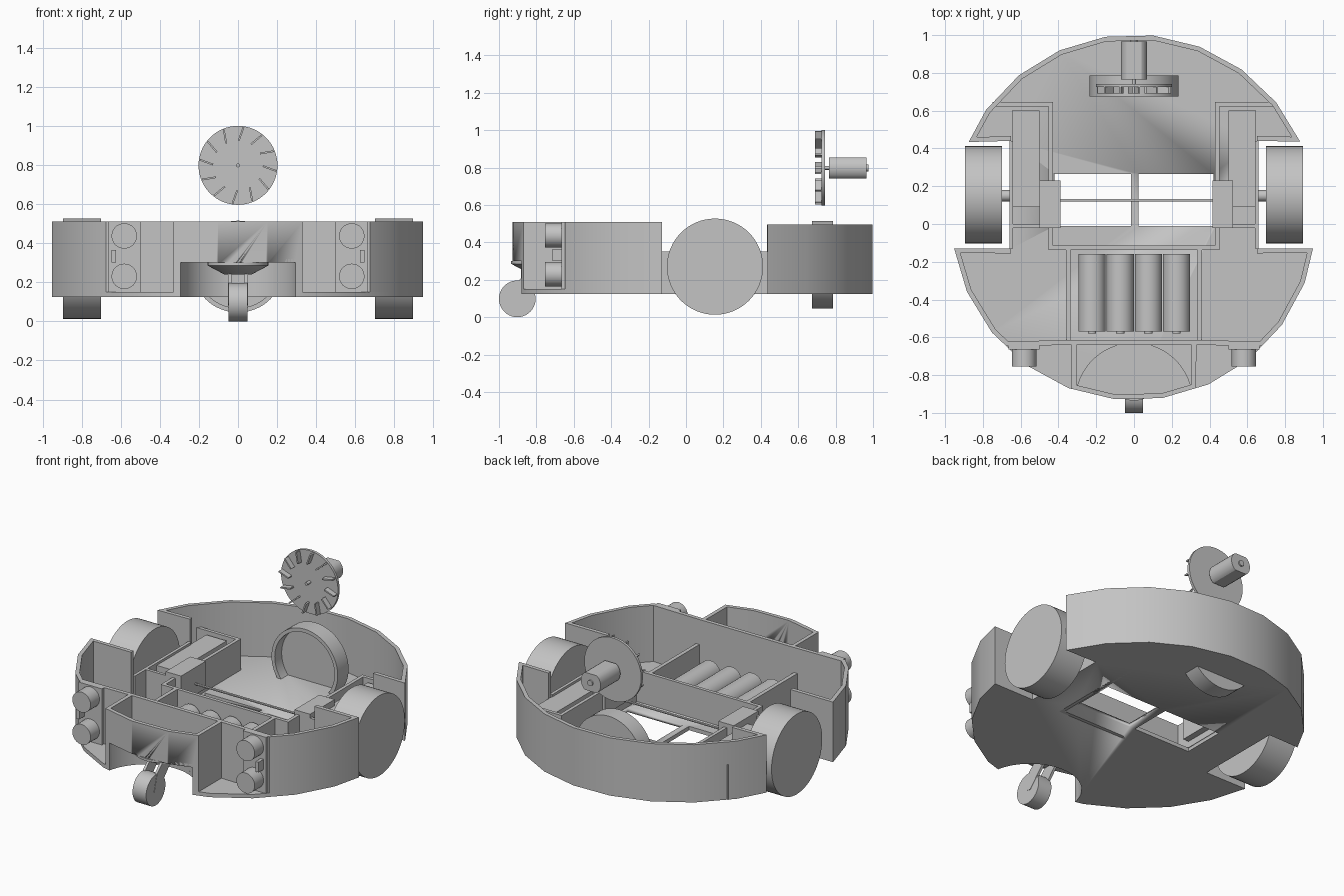
import bpy, bmesh, math
from mathutils import Vector, Matrix

if "Cube" in bpy.data.objects:
    bpy.data.objects.remove(bpy.data.objects["Cube"], do_unlink=True)

grey = bpy.data.materials.new("plain_grey")
grey.use_nodes = True
grey.diffuse_color = (0.55, 0.55, 0.55, 1)
grey.node_tree.nodes["Principled BSDF"].inputs["Base Color"].default_value = grey.diffuse_color

AXES = {"x": Matrix(((0, 0, 1), (1, 0, 0), (0, 1, 0))),
        "y": Matrix(((1, 0, 0), (0, 0, 1), (0, 1, 0))),
        "z": Matrix.Identity(3)}
RADIUS, CENTRE_Y = 0.968, 0.035
FLOOR, DECK, LOW, HIGH = 0.125, 0.15, 0.35, 0.51


def finish(name, bm):
    bmesh.ops.recalc_face_normals(bm, faces=bm.faces[:])
    me = bpy.data.meshes.new(name)
    bm.to_mesh(me)
    bm.free()
    me.materials.append(grey)
    ob = bpy.data.objects.new(name, me)
    bpy.context.collection.objects.link(ob)
    bpy.ops.object.select_all(action="DESELECT")
    ob.select_set(True)
    bpy.context.view_layer.objects.active = ob
    bpy.ops.object.shade_smooth_by_angle(angle=math.radians(30))
    return ob


def prism(name, pts, a, b, axis="z"):
    bm = bmesh.new()
    m = AXES[axis]
    lo = [bm.verts.new(m @ Vector((p[0], p[1], a))) for p in pts]
    hi = [bm.verts.new(m @ Vector((p[0], p[1], b))) for p in pts]
    bm.faces.new(lo)
    bm.faces.new(hi)
    for i in range(len(pts)):
        j = (i + 1) % len(pts)
        bm.faces.new((lo[i], lo[j], hi[j], hi[i]))
    return finish(name, bm)


def box(name, x0, x1, y0, y1, z0, z1):
    return prism(name, [(x0, y0), (x1, y0), (x1, y1), (x0, y1)], z0, z1)


def wall(name, path, z0, z1, t=0.025):
    """Upright wall along an open path, thickened to its left with mitred corners."""
    p = [Vector(q) for q in path]
    d = [(b - a).normalized() for a, b in zip(p, p[1:])]
    n = [Vector((-e.y, e.x)) for e in d]
    inner = []
    for i, q in enumerate(p):
        a, b = n[max(i - 1, 0)], n[min(i, len(n) - 1)]
        inner.append(q + (a + b) * (t / (1 + a.dot(b))))
    return prism(name, p + inner[::-1], z0, z1)


def lathe(name, profile, axis, loc, seg=48, flat=None):
    """Turn (radius, height) points about an axis; flat limits the height of the section."""
    bm = bmesh.new()
    rings = []
    for r, h in profile:
        n = seg if r > 0 else 1
        ring = []
        for k in range(n):
            t = math.tau * k / seg
            u, v = r * math.cos(t), r * math.sin(t)
            if flat:
                v = max(-flat, min(flat, v))
            ring.append(bm.verts.new(AXES[axis] @ Vector((u, v, h)) + Vector(loc)))
        rings.append(ring)
    for a, b in zip(rings, rings[1:]):
        for k in range(seg):
            q = [a[k % len(a)], a[(k + 1) % len(a)], b[(k + 1) % len(b)], b[k % len(b)]]
            bm.faces.new(list(dict.fromkeys(q)))
    return finish(name, bm)


def rod(name, r, h0, h1, axis, loc, seg=48, flat=None):
    return lathe(name, [(0, h0), (r, h0), (r, h1), (0, h1)], axis, loc, seg, flat)


def cut(ob, cutter):
    mod = ob.modifiers.new("cut", "BOOLEAN")
    mod.operation, mod.object, mod.solver = "DIFFERENCE", cutter, "EXACT"
    cutter.hide_render = True
    cutter.hide_set(True)
    cutter.display_type = "WIRE"


def rim(a0, a1):
    """Points of the 24-sided body outline between two angles in degrees."""
    ks = [9 + 15 * k for k in range(-12, 30)]
    out = []
    for a in [a0] + [k for k in ks if a0 + 1 < k < a1 - 1] + [a1]:
        off = (a - 9) % 15 - 7.5
        r = RADIUS * math.cos(math.radians(7.5)) / math.cos(math.radians(off))
        out.append((r * math.cos(math.radians(a)), CENTRE_Y + r * math.sin(math.radians(a))))
    return out


# Floor plate with wheel notches, drive openings and caster notch
back, front = rim(24.5, 155.5), rim(189.8, 350.2)
floor = prism("floor_plate", back + [(-0.65, 0.44), (-0.65, -0.13)] + front
              + [(0.65, -0.13), (0.65, 0.44)], FLOOR, DECK)
for name, x0, x1 in (("right_opening", -0.42, -0.015), ("left_opening", 0.025, 0.42)):
    cut(floor, box(name, x0, x1, -0.01, 0.265, 0, 0.3))
recess = rod("caster_recess", 0.3, 0, 0.3, "z", (0, -0.94, 0))
cut(floor, recess)

# Outer walls
wall("rear_wall", [(0.65, 0.44)] + back + [(-0.65, 0.44)], FLOOR, 0.495)
front_wall = wall("front_wall", [(-0.65, -0.13)] + rim(189.8, 225.2) + [(-0.33, -0.64)]
                  + rim(250, 290) + [(0.33, -0.64)] + rim(314.8, 350.2) + [(0.65, -0.13)],
                  FLOOR, HIGH)
cut(front_wall, recess)

# Caster housing
arc = [(0.3 * math.cos(math.radians(a)), -0.94 + 0.3 * math.sin(math.radians(a)))
       for a in range(12, 169, 6)]
wall("caster_housing", arc[::-1], FLOOR, 0.32, 0.012)
prism("caster_housing_roof", arc + rim(252, 288), 0.3, 0.32)

# Inner walls
box("cross_wall", -0.33, 0.33, -0.64, -0.615, DECK, HIGH)
wall("drive_bay_wall", [(-0.75, 0.645), (-0.43, 0.645), (-0.43, -0.115),
                        (0.43, -0.115), (0.43, 0.645), (0.75, 0.645)], FLOOR, LOW, -0.022)
for s, side in ((-1, "right"), (1, "left")):
    def mbox(name, x0, x1, *rest):
        return box(side + name, *sorted((s * x0, s * x1)), *rest)
    mbox("_battery_wall", 0.335, 0.36, -0.615, -0.13, DECK, LOW)
    mbox("_wheel_well_wall", 0.64, 0.66, -0.13, 0.44, FLOOR, LOW)
    mbox("_bay_wall", 0.43, 0.65, -0.02, 0.0, DECK, LOW)

    # Drive motor, gearbox and wheel
    mbox("_motor_block", 0.5, 0.645, 0.09, 0.6, DECK, 0.335)
    mbox("_gearbox", 0.39 if s < 0 else 0.415, 0.5 if s < 0 else 0.525, -0.02, 0.23, 0.2, 0.375)
    rod(side + "_axle", 0.03, 0.6 * s, 0.72 * s, "x", (0, 0.15, 0.27), 24)
    rod(side + "_wheel", 0.257, 0.7 * s, 0.895 * s, "x", (0, 0.155, 0.27), 64)

    # Distance sensor
    mbox("_sensor_board", 0.5, 0.665, -0.665, -0.64, DECK, HIGH)
    mbox("_sensor_chip", 0.625, 0.647, -0.715, -0.66, 0.3, 0.365)
    for part, z in (("lower", 0.23), ("upper", 0.437)):
        rod(side + "_" + part + "_sensor", 0.065, -0.755, -0.66, "y", (0.582 * s, 0, z), 32)

rod("cross_shaft", 0.007, -0.42, 0.42, "x", (0, 0.125, 0.27), 12)

# Batteries
for i in range(4):
    lathe(f"battery_{i + 1}", [(0, -0.58), (0.022, -0.58), (0.022, -0.57), (0.072, -0.57),
                               (0.072, -0.16), (0, -0.16)], "y", (-0.222 + 0.149 * i, 0, 0.222), 32)

# Caster
lathe("caster_mount", [(0, 0.24), (0.07, 0.24), (0.155, 0.285), (0.155, 0.3), (0, 0.3)],
      "z", (0, -0.78, 0))
rod("caster_wheel", 0.098, -0.048, 0.048, "x", (0, -0.902, 0.098), 40)
for name, x in (("right_fork_arm", -0.05), ("left_fork_arm", 0.034)):
    prism(name, [(-0.92, 0.09), (-0.89, 0.2), (-0.84, 0.245), (-0.73, 0.245), (-0.88, 0.08)],
          x, x + 0.016, "x")

# Fan dish standing in the rear bay
lathe("fan_dish", [(0, 0.785), (0.235, 0.785), (0.235, 0.675), (0.212, 0.675),
                   (0.212, 0.745), (0, 0.745)], "y", (0, 0, 0.28), 64)

# Raised fan with blades, shaft and motor
HUB = Vector((0, 0, 0.798))
rod("fan_disc", 0.202, 0.725, 0.742, "y", HUB, 64)
bm = bmesh.new()
for k in range(12):
    spin = (Matrix.Translation(HUB) @ Matrix.Rotation(math.tau * k / 12 + 0.1, 4, "Y")
            @ Matrix.Translation((0, 0.71, 0.162)) @ Matrix.Rotation(0.25, 4, "Y")
            @ Matrix.Diagonal((0.009, 0.04, 0.072, 1)))
    bmesh.ops.create_cube(bm, size=1, matrix=spin)
finish("fan_blades", bm)
rod("fan_shaft", 0.01, 0.69, 0.78, "y", HUB, 16)
rod("fan_motor", 0.07, 0.765, 0.965, "y", HUB, 32, 0.056)
rod("fan_motor_boss", 0.018, 0.96, 0.975, "y", HUB, 16)
